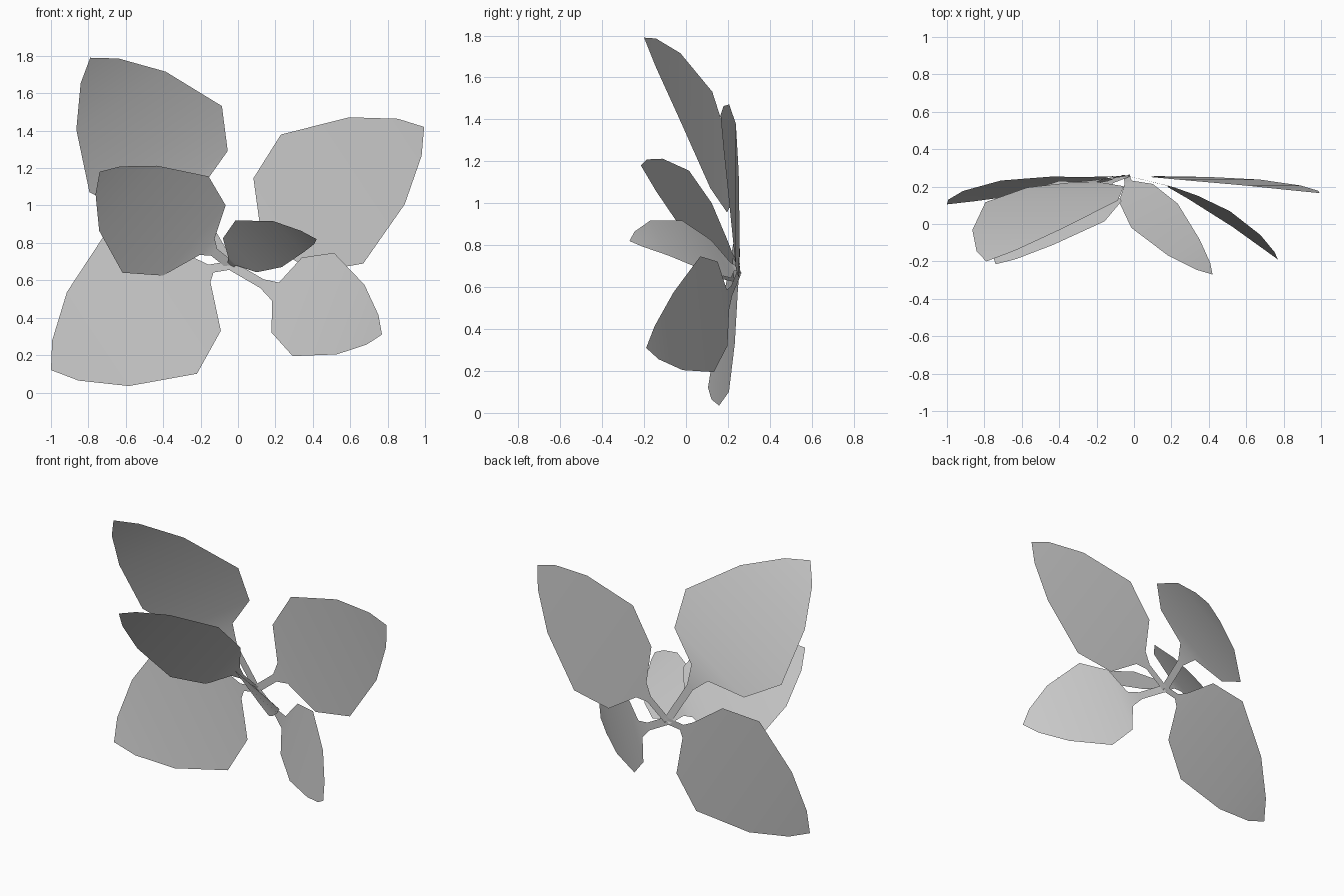
import bpy
from mathutils import Vector as V

if "Cube" in bpy.data.objects:
    bpy.data.objects.remove(bpy.data.objects["Cube"])

HUB = V((-0.04, 0.258, 0.68))          # where all stems meet
# half outline of a leaf blade: (distance along axis, half width)
OUTLINE = [(0, .08), (.1, .335), (.34, .46), (.69, .31), (.905, .132)]

# name: blade start, tip, width direction, bow of the blade
LEAVES = {
    "upper_left_leaf": ((-.26, .225, 1.05), (-.79, -.2, 1.79), (.77, .01, .5), (0, .045, 0)),
    "middle_left_leaf": ((-.165, .21, .78), (-.74, -.215, 1.18), (.5, -.16, .56), (-.03, .025, -.02)),
    "lower_left_leaf": ((-.19, .25, .655), (-1, .105, .12), (.535, -.03, -.81), (0, .02, 0)),
    "upper_right_leaf": ((.155, .255, .836), (.995, .165, 1.42), (-.478, 0, .75), (.01, .015, 0)),
    "lower_right_leaf": ((.2, .2, .54), (.77, -.19, .31), (.24, -.07, .6), (.01, .037, .01)),
    "centre_leaf": ((-.03, .22, .70), (.42, -.27, .82), (-.27, -.14, .27), (-.015, -.01, .06)),
}


def make_leaf(name, start, tip, side, bow):
    start, tip, side, bow = V(start), V(tip), V(side), V(bow)
    pts = []
    # flat stem, narrow until it flares into the blade
    thin = side.normalized() * .025
    for f in (0, .7):
        c = HUB.lerp(start, f)
        pts += [c + thin, c - thin]
    # bowed blade
    for t, w in OUTLINE:
        c = start.lerp(tip, t) + bow * 4 * t * (1 - t)
        pts += [c + side * w, c - side * w]
    pts.append(tip)
    n = len(pts)
    faces = [(i, i + 1, i + 3, i + 2) for i in range(0, n - 3, 2)]
    faces.append((n - 3, n - 2, n - 1))
    mesh = bpy.data.meshes.new(name)
    mesh.from_pydata(pts, [], faces)
    mesh.shade_smooth()
    obj = bpy.data.objects.new(name, mesh)
    bpy.context.collection.objects.link(obj)


for leaf, spec in LEAVES.items():
    make_leaf(leaf, *spec)
